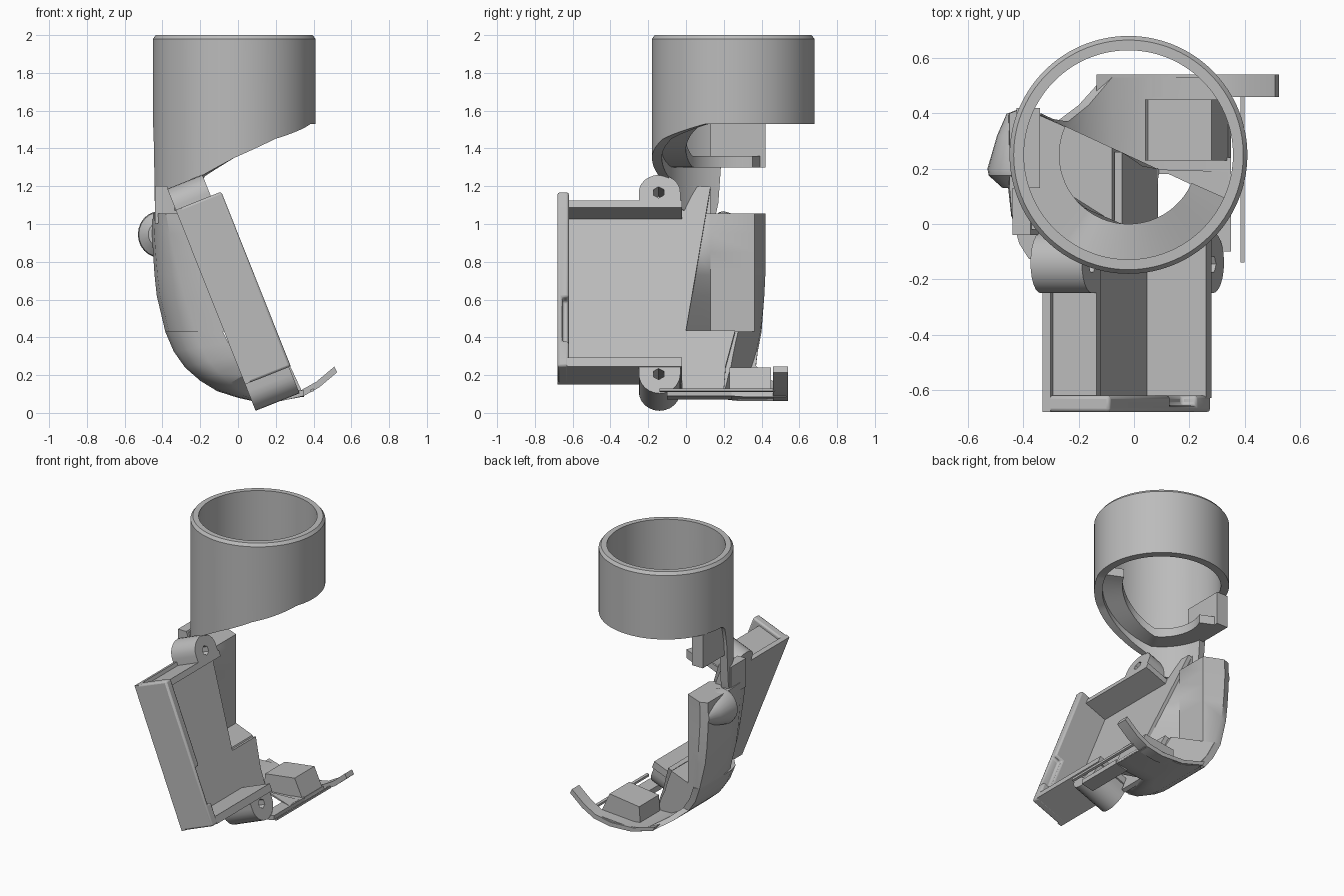
import bpy, bmesh, math
from mathutils import Vector

cube = bpy.data.objects.get("Cube")
if cube:
    bpy.data.objects.remove(cube)

grey = bpy.data.materials.new("plain_grey")
grey.use_nodes = True
grey.diffuse_color = (0.5, 0.5, 0.5, 1)
grey.node_tree.nodes["Principled BSDF"].inputs["Base Color"].default_value = (0.5, 0.5, 0.5, 1)

# Tilted tray frame: u runs down the tray, n points out of its open side
ORIGIN = Vector((-0.33, 0, 1.075))
DOWN = Vector((0.37, 0, -0.93)).normalized()
OUT = Vector((0.93, 0, 0.37)).normalized()


def tray(u, y, n):
    return ORIGIN + DOWN * u + OUT * n + Vector((0, y, 0))


def loft(name, sections, closed=False):
    """Skin a row of equal cross-sections, capping the ends unless closed."""
    bm = bmesh.new()
    rows = [[bm.verts.new(p) for p in s] for s in sections]
    count = len(rows[0])
    pairs = list(zip(rows, rows[1:])) + ([(rows[-1], rows[0])] if closed else [])
    for a, b in pairs:
        for i in range(count):
            j = (i + 1) % count
            bm.faces.new((a[i], a[j], b[j], b[i]))
    if not closed:
        bm.faces.new(rows[0])
        bm.faces.new(rows[-1])
    bmesh.ops.recalc_face_normals(bm, faces=bm.faces)
    mesh = bpy.data.meshes.new(name)
    bm.to_mesh(mesh)
    bm.free()
    mesh.materials.append(grey)
    obj = bpy.data.objects.new(name, mesh)
    bpy.context.collection.objects.link(obj)
    bpy.ops.object.select_all(action='DESELECT')
    obj.select_set(True)
    bpy.context.view_layer.objects.active = obj
    bpy.ops.object.shade_smooth_by_angle(angle=math.radians(35))
    return obj


def side_prism(name, xz, y0, y1):
    return loft(name, [[(x, y, z) for x, z in xz] for y in (y0, y1)])


def tray_prism(name, uy, n0, n1):
    return loft(name, [[tray(u, y, n) for u, y in uy] for n in (n0, n1)])


def rect(u0, u1, y0, y1):
    return [(u0, y0), (u1, y0), (u1, y1), (u0, y1)]


def cut(target, cutter):
    cutter.hide_render = True
    cutter.hide_viewport = True
    mod = target.modifiers.new("cut", 'BOOLEAN')
    mod.object = cutter
    mod.solver = 'EXACT'


def interp(table, t):
    for (a, va), (b, vb) in zip(table, table[1:]):
        if a <= t <= b:
            return va + (vb - va) * (t - a) / (b - a)


# Cuff ring, with its lower edge dropping into a neck
CX, CY, R_OUT, R_IN = -0.02, 0.25, 0.43, 0.378
edge = [(0, 1.53), (182, 1.53), (188, 1.48), (193, 1.02), (228, 1.08),
        (245, 1.25), (270, 1.35), (300, 1.45), (325, 1.5), (340, 1.53), (360, 1.53)]


def polar(r, deg, z):
    a = math.radians(deg)
    return (CX + r * math.cos(a), CY + r * math.sin(a), z)


ring = []
for i in range(120):
    d = i * 3
    low = interp(edge, d)
    ring.append([polar(R_IN, d, low), polar(R_OUT, d, low), polar(R_OUT, d, 1.98),
                 polar(R_OUT - 0.015, d, 2), polar(R_IN, d, 2)])
loft("cuff_ring", ring, closed=True)

# Sloping shelf inside the ring
shelf = []
for d in range(156, 337, 6):
    z = max(1.3, 1.31 + (CX + 0.4 * math.cos(math.radians(d)) + 0.2) * 0.45)
    shelf.append([polar(0.25, d, z), polar(0.4, d, z), polar(0.4, d, z + 0.06), polar(0.25, d, z + 0.06)])
loft("cuff_shelf", shelf)
side_prism("cuff_block", [(-0.425, 1.3), (-0.34, 1.3), (-0.34, 1.53), (-0.425, 1.53)], 0.13, 0.42)
side_prism("neck_fill", [(-0.44, 1.0), (-0.44, 1.2), (-0.375, 1.2), (-0.31, 1.03)], -0.04, 0.13)


def back_edge(x):
    """The slanted upright plane that trims the back of the shell."""
    return min(0.42, 0.41 - 0.463 * (x + 0.37))


# Upper shell: level slices with an upright pad and a wedge up to the tray floor
PAD_X, LEDGE_Z = -0.27, 0.43
upper = []
for z, ox in ((1.055, -0.45), (0.95, -0.455), (0.85, -0.45), (0.73, -0.442), (0.62, -0.43), (LEDGE_Z, -0.385)):
    fx = ORIGIN.x + (ORIGIN.z - z) * 0.398 + 0.01
    wedge_y = 0.13 * (z - LEDGE_Z) / 0.77
    w = fx - ox
    upper.append([(PAD_X, 0.13, z), (PAD_X, back_edge(PAD_X), z), (ox + 0.05, back_edge(ox + 0.05), z),
                  (ox, 0.4, z), (ox, 0.13, z), (ox + 0.06 * w, 0.03, z), (ox + 0.25 * w, -0.07, z),
                  (ox + 0.5 * w, -0.125, z), (fx, -0.15, z), (fx, wedge_y, z)])
loft("upper_shell", upper)

# Lower shell: outer x, z, inner x, z, thin lip share, front y, back y
stations = [(-0.385, 0.43, -0.08, 0.43, 0.16, -0.15, 0.4), (-0.34, 0.325, -0.05, 0.37, 0.16, -0.15, 0.38),
            (-0.28, 0.24, -0.02, 0.3, 0.16, -0.15, 0.37), (-0.2, 0.17, 0.0, 0.25, 0.18, -0.14, 0.43),
            (-0.11, 0.115, 0.03, 0.2, 0.22, -0.12, 0.53), (0.0, 0.08, 0.06, 0.14, 0.4, 0.0, 0.53),
            (0.08, 0.062, 0.09, 0.11, 0.7, 0.18, 0.53), (0.35, 0.085, 0.34, 0.12, 0.8, 0.19, 0.53)]
lower = []
for ox, oz, ix, iz, lip, front_y, rear_y in stations:
    mid = (0.65 * front_y + 0.35 * rear_y)
    lx = ox + (ix - ox) * lip
    outline = [(1, back_edge(ix)), (lip, back_edge(lx)), (lip, rear_y), (0, rear_y), (0, mid)]
    outline += [(s, front_y + (mid - front_y) * t) for s, t in ((0.06, 0.64), (0.25, 0.28), (0.5, 0.09), (1, 0))]
    lower.append([(ox + (ix - ox) * s, y, oz + (iz - oz) * s) for s, y in outline])
loft("lower_shell", lower)

# Rounded lug on the outside of the shell
lug = []
for y, r in ((0.13, 0.06), (0.175, 0.11), (0.2, 0.115), (0.32, 0.08), (0.4, 0.045)):
    lug.append([(-0.415 + r * math.cos(k * math.pi / 12), y, 0.945 + 1.07 * r * math.sin(k * math.pi / 12))
                for k in range(24)])
loft("shell_lug", lug)

# Hooked rim and bottom parts
rim = [(-0.12, 0.12), (0.05, 0.07), (0.22, 0.062), (0.34, 0.085), (0.43, 0.135), (0.525, 0.215)]
loft("hook_rim", [[(x, 0.46, z), (x, 0.54, z), (x - 0.015, 0.54, z + 0.03), (x - 0.015, 0.46, z + 0.03)]
                  for x, z in rim])
side_prism("bottom_block", [(0.04, 0.08), (0.05, 0.21), (0.28, 0.24), (0.35, 0.09)], 0.23, 0.45)
side_prism("bottom_bar", [(0.26, 0.07), (0.35, 0.09), (0.35, 0.12), (0.26, 0.11)], -0.1, 0.24)
side_prism("thin_strip", [(0.385, 0.11), (0.4, 0.115), (0.4, 0.13), (0.385, 0.125)], -0.14, 0.47)

# Tilted tray: floor with a slanted back edge, front wall and end walls
DEPTH, LENGTH = 0.26, 0.995
floor = [(0, -0.68), (0, -0.02), (-0.12, -0.02), (-0.12, 0.13), (0.7, 0.0), (0.7, 0.26),
         (0.9, 0.21), (1.05, 0.2), (1.05, -0.02), (LENGTH, -0.02), (LENGTH, -0.68)]
tray_prism("tray_floor", floor, 0, 0.03)
front = tray_prism("tray_front_wall", rect(0, LENGTH, -0.68, -0.62), 0, DEPTH)
cut(front, tray_prism("notch_cutter", rect(0.6, 0.85, -0.655, -0.6), 0.2, 0.4))
bevel = front.modifiers.new("soft_edges", 'BEVEL')
bevel.width = 0.012
bevel.segments = 2
tray_prism("tray_top_wall", rect(0.025, 0.065, -0.63, -0.02), 0, 0.2)
tray_prism("tray_bottom_wall", rect(LENGTH - 0.05, LENGTH, -0.63, -0.02), 0, DEPTH)

# Screw bosses at both ends of the tray
for name, base, sign, reach, tall in (("top_boss", 0.05, -1, 0.17, 0.2), ("bottom_boss", 0.965, 1, 0.18, 0.25)):
    arc = [(base + sign * (0.07 + (reach - 0.07) * math.sin(k * math.pi / 12)),
            -0.14 - 0.11 * math.cos(k * math.pi / 12)) for k in range(13)]
    boss = tray_prism(name, [(base, -0.25)] + arc + [(base, -0.03)], 0, tall)
    hole = [(base + sign * 0.07 + 0.032 * math.cos(k * math.pi / 3),
             -0.145 + 0.032 * math.sin(k * math.pi / 3)) for k in range(6)]
    cut(boss, tray_prism(name + "_hole_cutter", hole, 0.06, 0.4))
